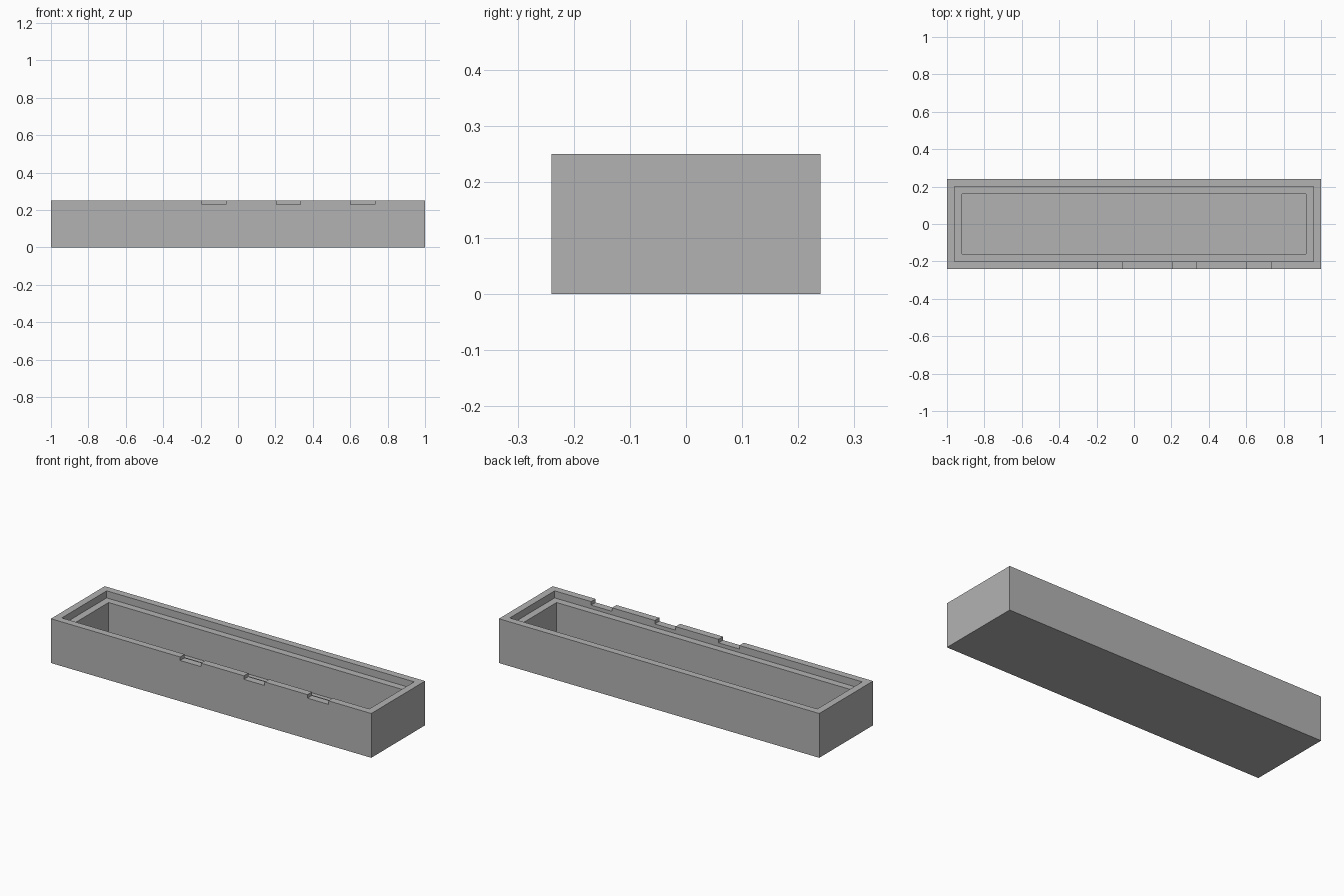
import bpy
import bmesh
from mathutils import Matrix, Vector

cube = bpy.data.objects.get("Cube")
if cube:
    bpy.data.objects.remove(cube, do_unlink=True)

LENGTH, DEPTH, HEIGHT = 2.0, 0.48, 0.25
WALL = 0.04
LEDGE_Z, FLOOR_Z, NOTCH_Z = 0.21, 0.04, 0.23
NOTCH_WIDTH = 0.13
NOTCH_CENTRES = (-0.128, 0.27, 0.667)

grey = bpy.data.materials.new("plain grey")
grey.use_nodes = True
colour = (0.45, 0.45, 0.45, 1)
grey.diffuse_color = colour
grey.node_tree.nodes["Principled BSDF"].inputs["Base Color"].default_value = colour


def box(name, low, high):
    """Make a box object between two opposite corners."""
    low, high = Vector(low), Vector(high)
    bm = bmesh.new()
    place = Matrix.Translation((low + high) / 2) @ Matrix.Diagonal((*(high - low), 1))
    bmesh.ops.create_cube(bm, size=1, matrix=place)
    mesh = bpy.data.meshes.new(name)
    bm.to_mesh(mesh)
    bm.free()
    mesh.materials.append(grey)
    obj = bpy.data.objects.new(name, mesh)
    bpy.context.collection.objects.link(obj)
    return obj


def centred_box(name, margin, bottom, top):
    x, y = LENGTH / 2 - margin, DEPTH / 2 - margin
    return box(name, (-x, -y, bottom), (x, y, top))


# Outer block
tray = centred_box("tray", 0, 0, HEIGHT)

# Lid recess, deep cavity and the three hinge notches in the front rim
above = HEIGHT + WALL
cutters = [
    centred_box("lid_recess_cutter", WALL, LEDGE_Z, above),
    centred_box("cavity_cutter", 2 * WALL, FLOOR_Z, above),
]
front = -DEPTH / 2
for centre in NOTCH_CENTRES:
    half = NOTCH_WIDTH / 2
    cutters.append(box("notch_cutter", (centre - half, front - WALL, NOTCH_Z),
                       (centre + half, front + 1.5 * WALL, above)))

for cutter in cutters:
    cutter.hide_render = True
    mod = tray.modifiers.new(cutter.name, "BOOLEAN")
    mod.operation = "DIFFERENCE"
    mod.solver = "EXACT"
    mod.object = cutter

# Bake the cuts and remove the cutters
bpy.context.view_layer.update()
graph = bpy.context.evaluated_depsgraph_get()
carved = bpy.data.meshes.new_from_object(tray.evaluated_get(graph))
tray.modifiers.clear()
tray.data = carved
carved.name = "tray"
for cutter in cutters:
    bpy.data.objects.remove(cutter, do_unlink=True)
